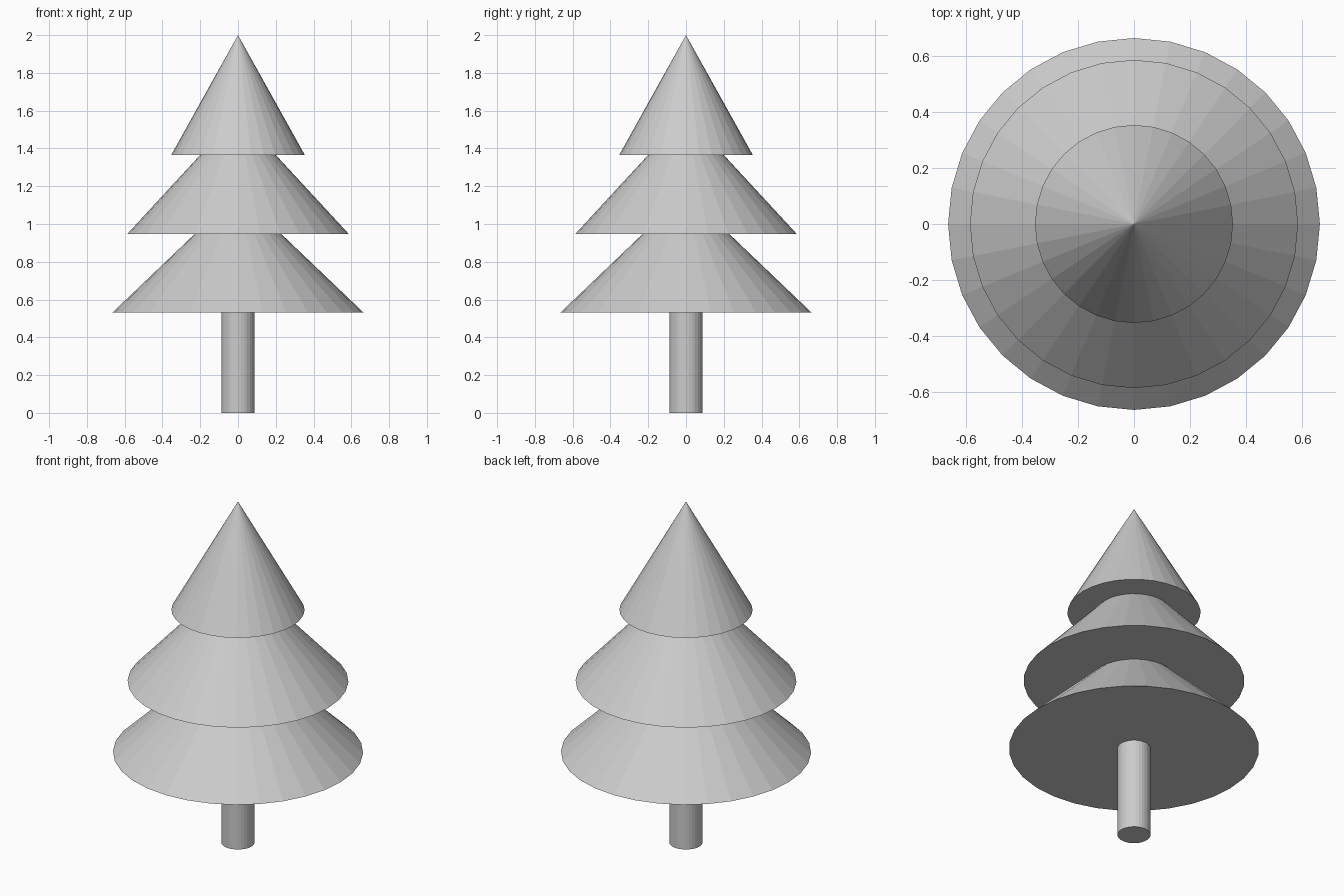
import bpy

if "Cube" in bpy.data.objects:
    bpy.data.objects.remove(bpy.data.objects["Cube"])

SIDES = 32
TIER_HEIGHT = 0.635

# Trunk, running a little way into the lowest tier
trunk_height = 0.6
bpy.ops.mesh.primitive_cylinder_add(vertices=SIDES, radius=0.088, depth=trunk_height,
                                    location=(0, 0, trunk_height / 2))
bpy.context.object.name = "trunk"


# Foliage tiers: overlapping flat-faced cones of equal height
def tier(name, radius, base_z):
    bpy.ops.mesh.primitive_cone_add(vertices=SIDES, radius1=radius, radius2=0,
                                    depth=TIER_HEIGHT,
                                    location=(0, 0, base_z + TIER_HEIGHT / 2))
    bpy.context.object.name = name


for name, radius, base_z in (("lower_foliage", 0.665, 0.531),
                             ("middle_foliage", 0.587, 0.947),
                             ("upper_foliage", 0.354, 1.365)):
    tier(name, radius, base_z)
